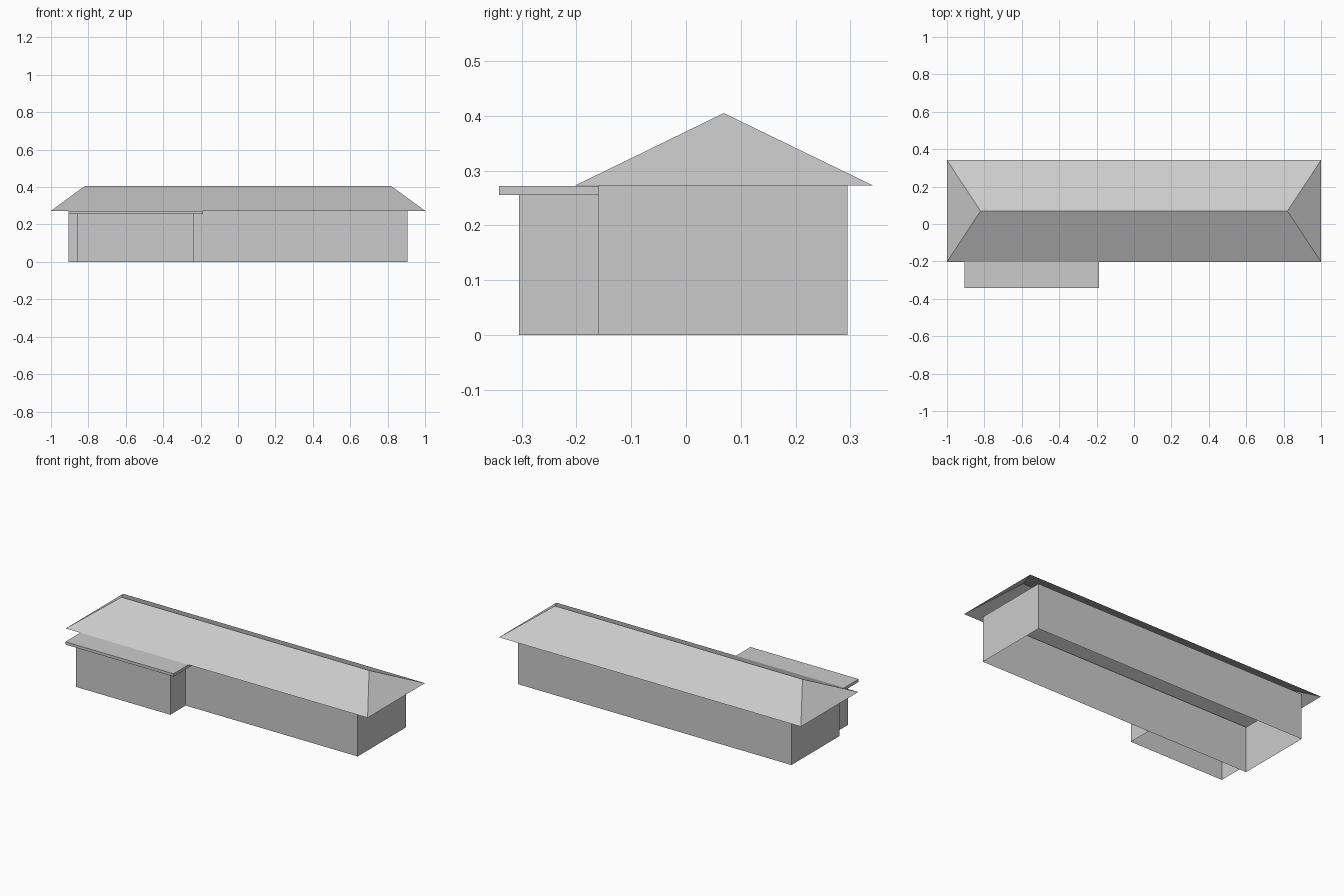
import bpy
import bmesh

cube = bpy.data.objects.get("Cube")
if cube:
    bpy.data.objects.remove(cube, do_unlink=True)

# One flat colour for the whole building
grey = bpy.data.materials.new("pale_grey")
grey.use_nodes = True
grey.diffuse_color = (0.6, 0.6, 0.6, 1)
grey.node_tree.nodes["Principled BSDF"].inputs["Base Color"].default_value = (0.6, 0.6, 0.6, 1)


def finish(name, bm):
    mesh = bpy.data.meshes.new(name)
    bm.to_mesh(mesh)
    bm.free()
    mesh.materials.append(grey)
    obj = bpy.data.objects.new(name, mesh)
    bpy.context.collection.objects.link(obj)
    return obj


def box(name, low, high, open_side=None):
    """Box between two corners; faces matching open_side are left out."""
    bm = bmesh.new()
    bmesh.ops.create_cube(bm, size=1)
    for v in bm.verts:
        for i in range(3):
            v.co[i] = high[i] if v.co[i] > 0 else low[i]
    bm.normal_update()
    if open_side:
        doomed = [f for f in bm.faces if open_side(f.normal)]
        bmesh.ops.delete(bm, geom=doomed, context='FACES')
    return finish(name, bm)


EAVE = 0.273

# House walls: a shell open at the floor and under the roof
box("house_walls", (-0.905, -0.16, 0), (0.905, 0.295, EAVE),
    lambda n: abs(n.z) > 0.5)

# Front extension: three walls against the house front
box("extension_walls", (-0.86, -0.305, 0), (-0.235, -0.16, 0.255),
    lambda n: abs(n.z) > 0.5 or n.y > 0.5)

# Flat slab over the extension
box("extension_roof", (-0.905, -0.341, 0.255), (-0.188, -0.16, 0.272))

# Hipped roof: open underneath, with a straight ridge
bm = bmesh.new()
eaves = [bm.verts.new((x, y, EAVE))
         for x, y in ((-1, -0.202), (1, -0.202), (1, 0.341), (-1, 0.341))]
ridge = [bm.verts.new((x, 0.069, 0.405)) for x in (-0.82, 0.82)]
bm.faces.new((eaves[0], eaves[1], ridge[1], ridge[0]))
bm.faces.new((eaves[2], eaves[3], ridge[0], ridge[1]))
bm.faces.new((eaves[1], eaves[2], ridge[1]))
bm.faces.new((eaves[3], eaves[0], ridge[0]))
finish("hipped_roof", bm)
